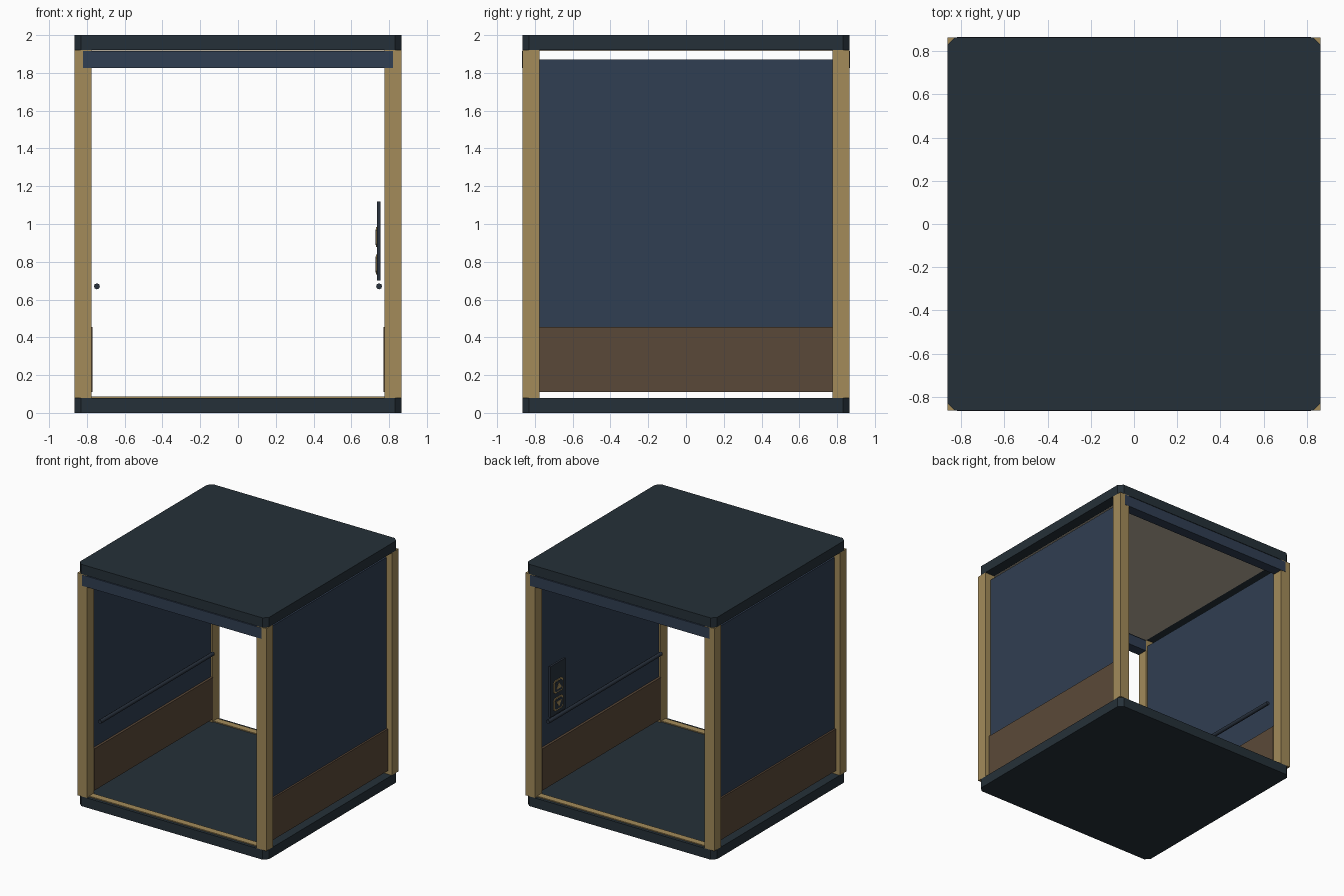
import bpy, bmesh
from math import radians, pi
from mathutils import Matrix, Vector

cube = bpy.data.objects.get("Cube")
if cube:
    bpy.data.objects.remove(cube, do_unlink=True)


def material(name, rgb):
    lin = [((c / 255 + 0.055) / 1.055) ** 2.4 for c in rgb] + [1]
    m = bpy.data.materials.new(name)
    m.use_nodes = True
    m.diffuse_color = lin
    m.node_tree.nodes["Principled BSDF"].inputs["Base Color"].default_value = lin
    return m


DARK = material("dark slate", (37, 48, 56))
BLUE = material("navy blue", (48, 62, 82))
BRASS = material("brass", (163, 139, 90))
WOOD = material("brown wood", (90, 73, 56))
CREAM = material("cream light", (186, 176, 158))
STEEL = material("dark steel", (40, 49, 61))


def finish(name, bm, mat):
    bmesh.ops.recalc_face_normals(bm, faces=bm.faces)
    me = bpy.data.meshes.new(name)
    bm.to_mesh(me)
    bm.free()
    me.materials.append(mat)
    ob = bpy.data.objects.new(name, me)
    bpy.context.collection.objects.link(ob)
    return ob


def box(name, lo, hi, mat, chamfer=0, axis=2):
    """Box between two corners, with the edges along one axis optionally chamfered."""
    bm = bmesh.new()
    bmesh.ops.create_cube(bm, size=1)
    lo, hi = Vector(lo), Vector(hi)
    size = hi - lo
    for v in bm.verts:
        v.co = (lo + hi) / 2 + Vector(c * s for c, s in zip(v.co, size))
    if chamfer:
        edges = [e for e in bm.edges
                 if abs((e.verts[0].co - e.verts[1].co).normalized()[axis]) > 0.9]
        bmesh.ops.bevel(bm, geom=edges, offset=chamfer, segments=1, affect='EDGES')
    return finish(name, bm, mat)


def side_box(name, s, x0, x1, y, z0, z1, mat):
    xs = sorted((s * x0, s * x1))
    return box(name, (xs[0], -y, z0), (xs[1], y, z1), mat)


W = 0.865   # half width of the car
P = 0.775   # inner face of the posts

# Floor and roof slabs with cut corners
box("floor_slab", (-W, -W, 0), (W, W, 0.08), DARK, 0.035)
box("roof_slab", (-W, -W, 1.92), (W, W, 2), DARK, 0.035)
box("ceiling_light", (-P, -P, 1.916), (P, P, 1.921), CREAM)

for s, side in ((1, "left"), (-1, "right")):
    # Corner posts
    for t, end in ((1, "back"), (-1, "front")):
        a, b = sorted((s * P, s * W)), sorted((t * P, t * W))
        box(f"{end}_{side}_post", (a[0], b[0], 0.08), (a[1], b[1], 1.92), BRASS)

    # Side wall with its kick panel
    side_box(f"{side}_wall", s, 0.79, 0.815, P, 0.12, 1.87, BLUE)
    side_box(f"{side}_kick_panel", s, 0.77, 0.83, P, 0.11, 0.455, WOOD)

    # Handrail
    bm = bmesh.new()
    bmesh.ops.create_cone(bm, cap_ends=True, segments=8, radius1=0.016,
                          radius2=0.016, depth=1.48,
                          matrix=Matrix.Translation((s * 0.747, 0, 0.67))
                          @ Matrix.Rotation(pi / 2, 4, 'X'))
    rail = finish(f"{side}_handrail", bm, STEEL)
    rail.data.shade_smooth()
    rail.data.set_sharp_from_angle(angle=radians(50))

# Headers and sills of both openings
for t, end in ((1, "back"), (-1, "front")):
    h = sorted((t * 0.78, t * 0.867))
    box(f"{end}_header", (-0.82, h[0], 1.825), (0.82, h[1], 1.915), BLUE)
    h = sorted((t * 0.785, t * 0.84))
    box(f"{end}_sill", (-P, h[0], 0.08), (P, h[1], 0.088), BRASS)

# Control panel on the left wall
PY = 0.62
box("control_panel", (0.737, PY - 0.1, 0.7), (0.754, PY + 0.1, 1.12), STEEL)


def arrow(name, z, d):
    bm = bmesh.new()
    pts = ((-0.035, -0.022), (0.035, -0.022), (0, 0.028))
    face = bm.faces.new([bm.verts.new((0.727, PY + y, z + d * h)) for y, h in pts])
    ext = bmesh.ops.extrude_face_region(bm, geom=[face])
    for v in ext["geom"]:
        if isinstance(v, bmesh.types.BMVert):
            v.co.x += 0.005
    finish(name, bm, BRASS)


# Call buttons: brass frame, dark face, brass arrow
for name, z, d in (("up", 0.93, 1), ("down", 0.785, -1)):
    box(name + "_button_frame", (0.731, PY - 0.062, z - 0.053),
        (0.738, PY + 0.062, z + 0.053), BRASS, 0.018, 0)
    box(name + "_button_face", (0.729, PY - 0.05, z - 0.042),
        (0.732, PY + 0.05, z + 0.042), STEEL, 0.014, 0)
    arrow(name + "_button_arrow", z, d)
